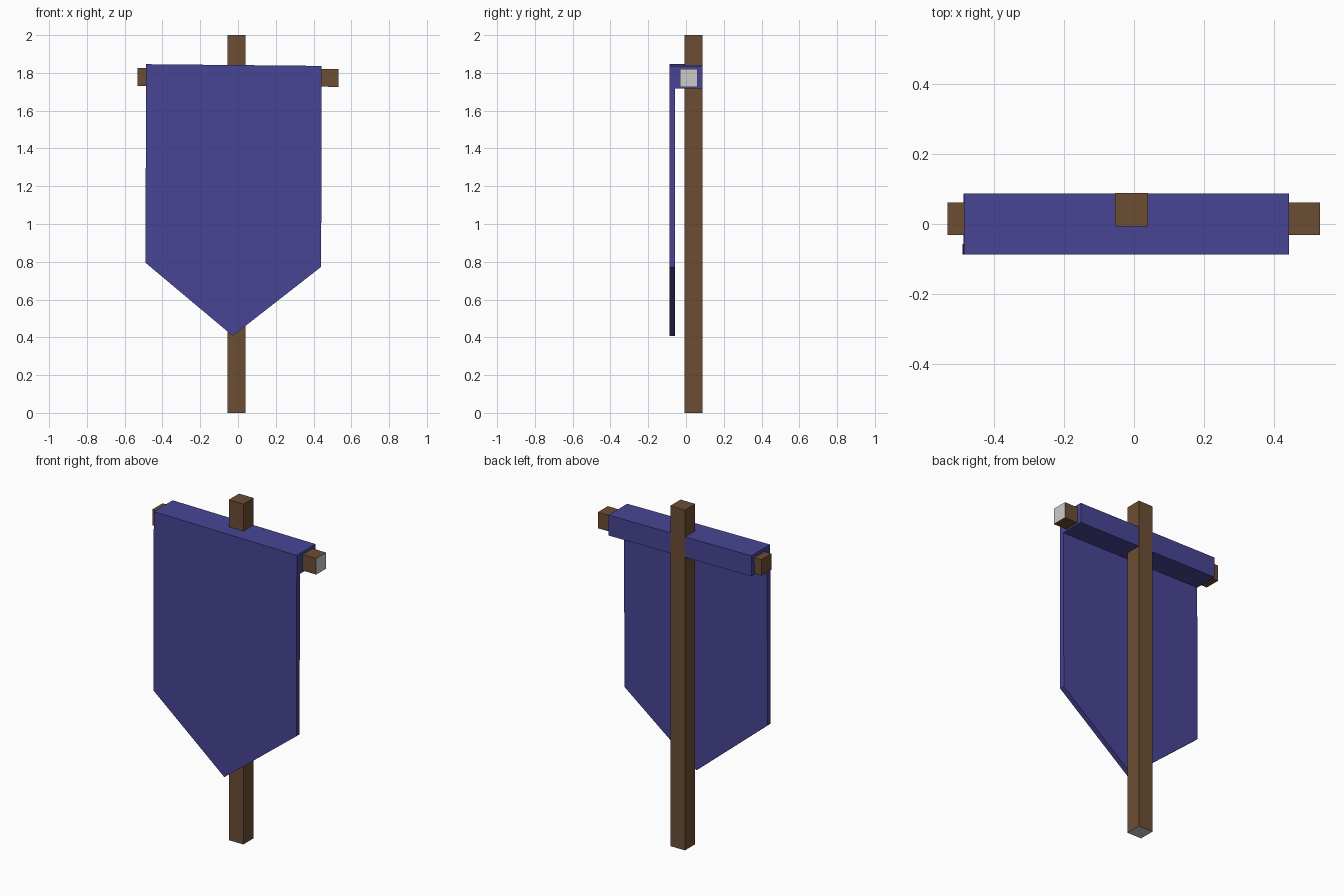
import bpy, bmesh
from mathutils import Vector

if "Cube" in bpy.data.objects:
    bpy.data.objects.remove(bpy.data.objects["Cube"])


def material(name, rgb):
    m = bpy.data.materials.new(name)
    m.diffuse_color = (*rgb, 1)
    m.use_nodes = True
    m.node_tree.nodes["Principled BSDF"].inputs["Base Color"].default_value = m.diffuse_color
    return m


wood = material("wood", (0.15, 0.075, 0.033))
fabric = material("fabric", (0.065, 0.06, 0.30))
bare = material("bare_end", (0.6, 0.6, 0.6))


def finish(bm, name, *mats):
    bmesh.ops.recalc_face_normals(bm, faces=bm.faces)
    me = bpy.data.meshes.new(name)
    bm.to_mesh(me)
    bm.free()
    for m in mats:
        me.materials.append(m)
    ob = bpy.data.objects.new(name, me)
    bpy.context.collection.objects.link(ob)
    return ob


def beam(name, lo, hi, bare_dir, tilt=0.0):
    """Square timber with one uncoloured end; tilt is the z drop along x."""
    lo, hi = Vector(lo), Vector(hi)
    bm = bmesh.new()
    bmesh.ops.create_cube(bm, size=1)
    for f in bm.faces:
        f.normal_update()
        f.material_index = int(f.normal.dot(Vector(bare_dir)) > 0.9)
    for v in bm.verts:
        t = v.co + Vector((0.5, 0.5, 0.5))
        v.co = [lo[i] + t[i] * (hi[i] - lo[i]) for i in range(3)]
        v.co.z -= tilt * v.co.x
    return finish(bm, name, wood, bare)


def extrude_back(bm, faces, dist):
    """Extrude faces towards +y and return the new back faces."""
    geo = bmesh.ops.extrude_face_region(bm, geom=faces)["geom"]
    verts = [g for g in geo if isinstance(g, bmesh.types.BMVert)]
    bmesh.ops.translate(bm, verts=verts, vec=(0, dist, 0))
    return [g for g in geo if isinstance(g, bmesh.types.BMFace)]


# Upright pole and the slightly tilted crossbar
beam("pole", (-0.055, -0.007, 0), (0.04, 0.088, 2), (0, 0, -1))
beam("crossbar", (-0.533, -0.032, 1.729), (0.531, 0.061, 1.823), (1, 0, 0), 0.005)

# Pointed banner: front outline gets thickness, then its top strip
# is pulled back again to form the sleeve over the crossbar
bm = bmesh.new()
outline = [(-0.486, 1.846), (0.443, 1.837), (0.443, 1.717),
           (0.44, 0.773), (-0.028, 0.408), (-0.49, 0.795), (-0.487, 1.725)]
v = [bm.verts.new((x, -0.087, z)) for x, z in outline]
strip = bm.faces.new((v[0], v[1], v[2], v[6]))
panel = bm.faces.new(v[2:7])
back = extrude_back(bm, [strip, panel], 0.03)
# extrusion keeps the front faces only if they are re-added
if not (strip.is_valid and panel.is_valid):
    bm.faces.new((v[0], v[1], v[2], v[6]))
    bm.faces.new(v[2:7])
top = max(back, key=lambda f: f.calc_center_median().z)
extrude_back(bm, [top], 0.144)
if top.is_valid:
    bm.faces.remove(top)
finish(bm, "banner", fabric)
